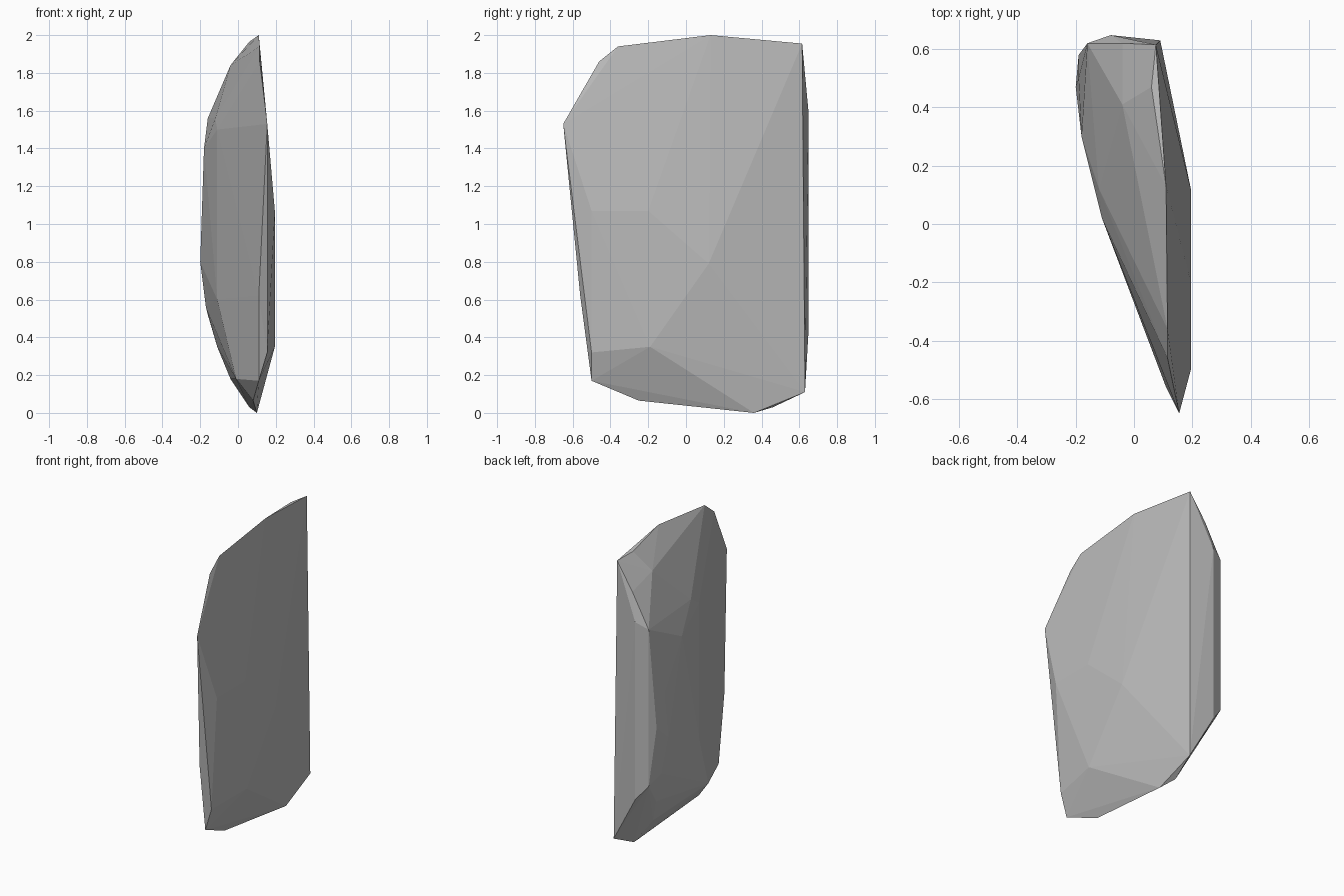
import bpy
import bmesh
from mathutils import Vector

# Remove the default cube
default_cube = bpy.data.objects.get("Cube")
if default_cube:
    bpy.data.objects.remove(default_cube, do_unlink=True)


def flat_material(name, color):
    material = bpy.data.materials.new(name)
    material.use_nodes = True
    material.diffuse_color = color
    shader = material.node_tree.nodes["Principled BSDF"]
    shader.inputs["Base Color"].default_value = color
    shader.inputs["Roughness"].default_value = 1.0
    return material


def faceted_stone(name, corner_groups, material):
    """Chisel a closed, flat-shaded stone as the hull of its corner groups."""
    bm = bmesh.new()
    for group in corner_groups:
        for corner in group:
            bm.verts.new(Vector(corner))
    hull = bmesh.ops.convex_hull(bm, input=bm.verts[:], use_existing_faces=False)
    leftovers = {g for g in hull["geom_interior"] if isinstance(g, bmesh.types.BMVert)}
    leftovers |= {g for g in hull["geom_unused"] if isinstance(g, bmesh.types.BMVert)}
    bmesh.ops.delete(bm, geom=list(leftovers), context="VERTS")
    bmesh.ops.recalc_face_normals(bm, faces=bm.faces[:])
    for face in bm.faces:
        face.smooth = False
    mesh = bpy.data.meshes.new(name)
    bm.to_mesh(mesh)
    bm.free()
    mesh.materials.append(material)
    stone = bpy.data.objects.new(name, mesh)
    bpy.context.scene.collection.objects.link(stone)
    return stone


# Broad, slightly bulged left face
left_face = [
    (.195, -.5, 1.07), (.195, -.2, 1.07), (.195, -.19, .35), (.195, .12, .79),
]

# Crest running along the top
top_crest = [
    (.155, -.65, 1.53), (.115, -.46, 1.86), (.115, -.36, 1.94),
    (.11, .13, 2), (.075, .615, 1.955),
]

# Sloping shoulder behind the crest
shoulder = [
    (.06, .47, 1.965), (-.04, .41, 1.84), (-.04, .62, 1.78),
    (.03, 0, 1.82), (-.12, .12, 1.56),
]

# Narrow chipped strip at the front
front_strip = [
    (.11, -.56, .62), (.11, -.5, .17), (.155, -.5, .32),
]

# Rounded right flank
right_flank = [
    (-.11, .02, 1.5), (-.11, .02, .6), (-.18, .3, 1.4), (-.19, .5, 1.1),
    (-.2, .47, .8), (-.19, .58, .9), (-.17, .5, .56), (-.11, .47, .35),
]

# Narrow back face
back_face = [
    (-.16, .62, 1.56), (-.16, .62, .52),
    (-.08, .648, 1.6), (-.08, .648, .42), (.09, .63, .11),
]

# Keel along the bottom
bottom_keel = [
    (-.04, .4, .18), (-.01, -.22, .18), (.06, .46, .03),
    (.1, .36, 0), (.08, -.25, .065),
]

stone_grey = flat_material("stone grey", (.5, .5, .5, 1))
faceted_stone(
    "stone_slab",
    [left_face, top_crest, shoulder, front_strip, right_flank, back_face, bottom_keel],
    stone_grey,
)
